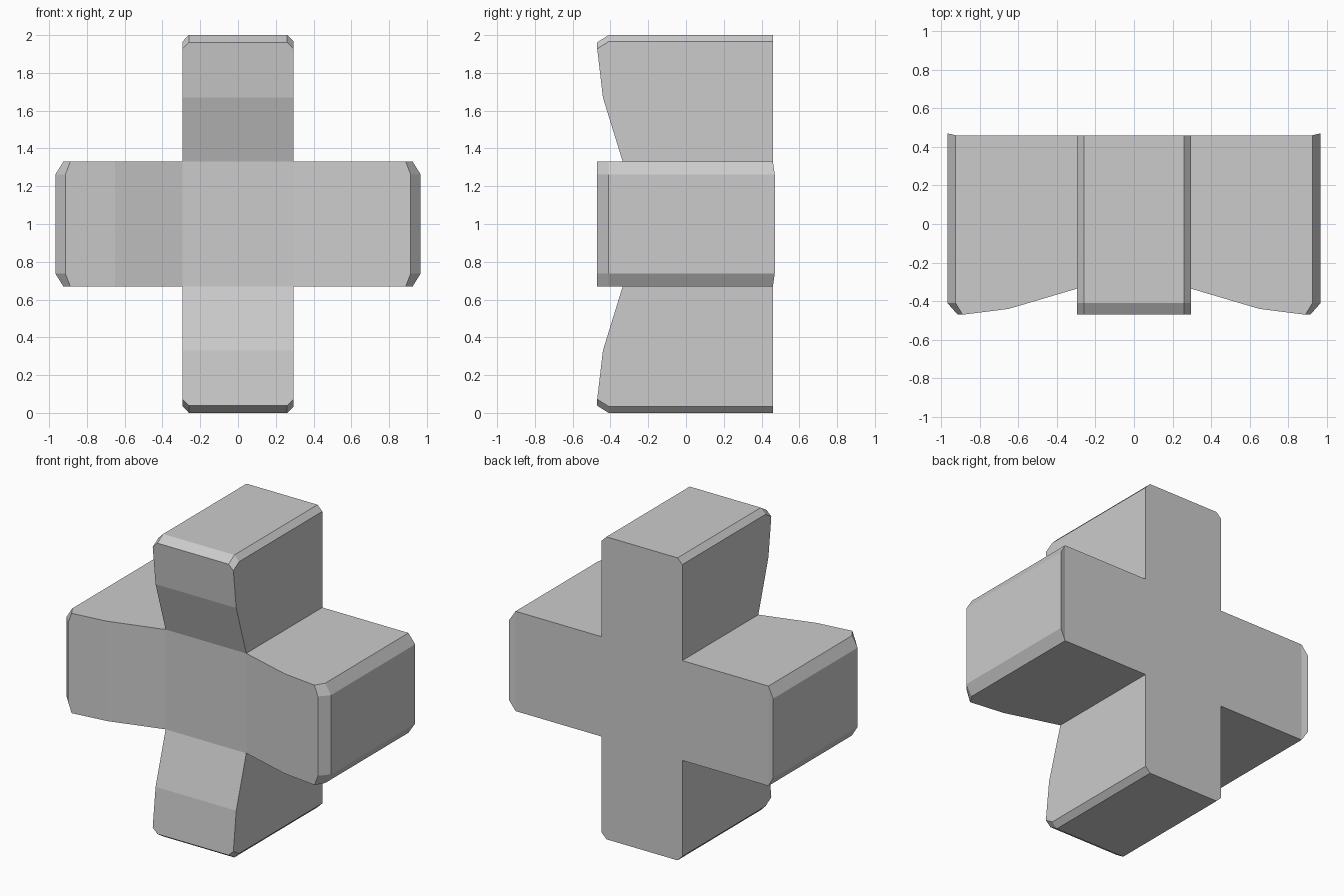
import bpy, bmesh
from mathutils import Vector

if "Cube" in bpy.data.objects:
    bpy.data.objects.remove(bpy.data.objects["Cube"])

HALF_W, HALF_H = 0.295, 0.33   # half width of the upright arms, half height of the side arms
DIP, CROWN, BACK = -0.335, -0.47, 0.46

bm = bmesh.new()


def face(points):
    bm.faces.new([bm.verts.new(p) for p in points])


def add_arm(place, root, mid, kink, rim, shoulder, tip, w, w2, back_tip):
    """One arm; place(along, across, y) maps local coordinates to the model."""
    def poly(*pts):
        face([place(*p) for p in pts])

    # front: sloped section, then crown with clipped corners
    poly((root, -w, DIP), (root, w, DIP), (mid, w, -0.44), (mid, -w, -0.44))
    poly((mid, -w, -0.44), (mid, w, -0.44), (kink, w, CROWN),
         (rim, w2, CROWN), (rim, -w2, CROWN), (kink, -w, CROWN))
    # front chamfer and end face
    poly((rim, -w2, CROWN), (rim, w2, CROWN), (tip, w2, -0.41), (tip, -w2, -0.41))
    poly((tip, -w2, -0.41), (tip, w2, -0.41), (tip, w2, back_tip), (tip, -w2, back_tip))
    # back
    poly((root, -w, BACK), (root, w, BACK), (shoulder, w, BACK), (shoulder, -w, BACK))
    poly((shoulder, -w, BACK), (shoulder, w, BACK), (tip, w2, back_tip), (tip, -w2, back_tip))
    # side wall, long chamfer and corner facet on both sides
    for s in (-1, 1):
        a, b = s * w, s * w2
        poly((root, a, DIP), (mid, a, -0.44), (kink, a, CROWN),
             (shoulder, a, -0.41), (shoulder, a, BACK), (root, a, BACK))
        poly((shoulder, a, -0.41), (tip, b, -0.41), (tip, b, back_tip), (shoulder, a, BACK))
        poly((kink, a, CROWN), (rim, b, CROWN), (tip, b, -0.41), (shoulder, a, -0.41))


for s in (-1, 1):
    # upright arms
    add_arm(lambda l, c, y: Vector((c, y, 1 + s * l)), HALF_H, 0.67, 0.928, 0.962,
            0.965, 1.0, HALF_W, 0.26, BACK)
    # side arms
    add_arm(lambda l, c, y: Vector((s * l, y, 1 + c)), HALF_W, 0.65, 0.888, 0.914,
            0.925, 0.967, HALF_H, 0.262, 0.47)

# centre panels, front and back
for y in (DIP, BACK):
    face([(x * HALF_W, y, 1 + z * HALF_H) for x, z in ((-1, -1), (1, -1), (1, 1), (-1, 1))])

bmesh.ops.remove_doubles(bm, verts=bm.verts, dist=0.0005)
bmesh.ops.recalc_face_normals(bm, faces=bm.faces)
mesh = bpy.data.meshes.new("cross_block")
bm.to_mesh(mesh)
bm.free()
cross_block = bpy.data.objects.new("cross_block", mesh)
bpy.context.collection.objects.link(cross_block)
